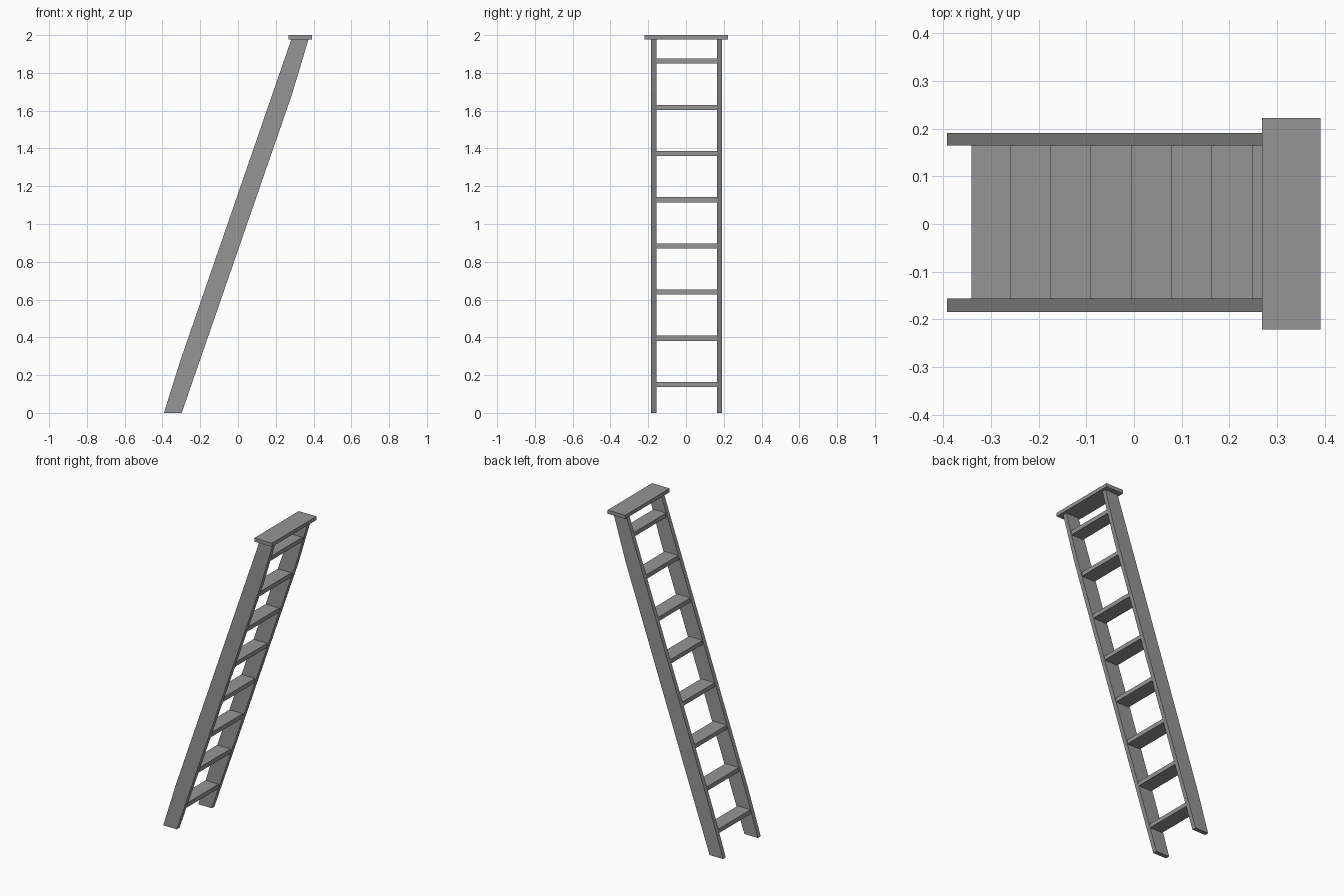
import bpy
import bmesh
from mathutils import Vector

cube = bpy.data.objects.get("Cube")
if cube:
    bpy.data.objects.remove(cube, do_unlink=True)

grey = bpy.data.materials.new("grey")
grey.use_nodes = True
colour = (0.3, 0.3, 0.3, 1)
grey.diffuse_color = colour
grey.node_tree.nodes["Principled BSDF"].inputs["Base Color"].default_value = colour


def prism(name, profile, y0, y1):
    """Extrude an (x, z) outline from y0 to y1."""
    bm = bmesh.new()
    face = bm.faces.new([bm.verts.new((x, y0, z)) for x, z in profile])
    grown = bmesh.ops.extrude_face_region(bm, geom=[face])["geom"]
    moved = [v for v in grown if isinstance(v, bmesh.types.BMVert)]
    bmesh.ops.translate(bm, verts=moved, vec=Vector((0, y1 - y0, 0)))
    bmesh.ops.recalc_face_normals(bm, faces=bm.faces)
    mesh = bpy.data.meshes.new(name)
    bm.to_mesh(mesh)
    bm.free()
    mesh.materials.append(grey)
    obj = bpy.data.objects.new(name, mesh)
    bpy.context.collection.objects.link(obj)


def box(name, x0, x1, y0, y1, z0, z1):
    prism(name, [(x0, z0), (x1, z0), (x1, z1), (x0, z1)], y0, y1)


def edge_x(edge, z):
    """x of a rail edge at height z."""
    for (xa, za), (xb, zb) in zip(edge, edge[1:]):
        if z <= zb:
            return xa + (xb - xa) * (z - za) / (zb - za)


# Leaning side rails, each edge with a slight bend
front_edge = [(-0.392, 0), (-0.304, 0.28), (0.282, 1.977)]
back_edge = [(-0.298, 0), (0.287, 1.69), (0.373, 1.977)]
outline = front_edge + back_edge[::-1]
inner_right, inner_left = -0.156, 0.164
prism("right_rail", outline, -0.184, inner_right)
prism("left_rail", outline, inner_left, 0.191)

# Evenly spaced treads fitted between the rail edges
for i in range(8):
    top = 0.164 + i * 0.2445
    bottom = top - 0.027
    box(f"tread_{i + 1}", edge_x(front_edge, top), edge_x(back_edge, bottom),
        inner_right, inner_left, bottom, top)

# Cap board
box("top_cap", 0.268, 0.391, -0.221, 0.222, 1.977, 2.0)
